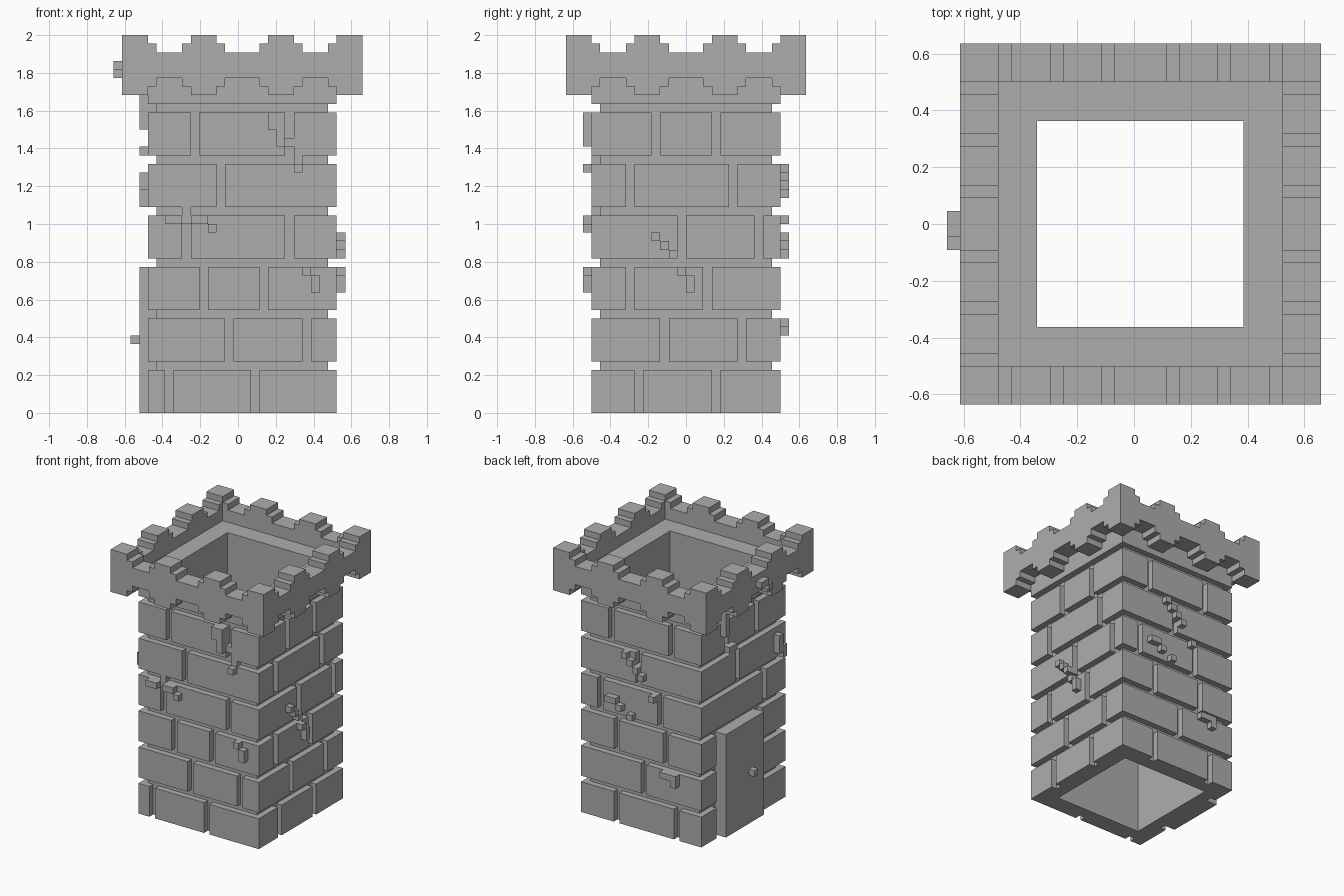
import bpy
import bmesh
from mathutils import Matrix, Vector

if "Cube" in bpy.data.objects:
    bpy.data.objects.remove(bpy.data.objects["Cube"])

U = 1 / 22                      # one block unit
OFFSET = Vector((0.5, 0, 0))    # tower sits half a unit towards its left
FRONT, RIGHT, BACK, LEFT = range(4)

stone = bpy.data.materials.new("grey stone")
stone.use_nodes = True
GREY = (0.42, 0.42, 0.42, 1)
stone.diffuse_color = GREY
bsdf = next(n for n in stone.node_tree.nodes if n.type == "BSDF_PRINCIPLED")
bsdf.inputs["Base Color"].default_value = GREY
bsdf.inputs["Roughness"].default_value = 0.9


def turn(side):
    """Rotate front-wall coordinates onto one of the four walls."""
    return Matrix.Rotation(side * 1.5707963268, 4, "Z")


def add_box(bm, side, a0, a1, z0, z1, d0, d1):
    """Box on a wall: a runs along it from its left end, d goes outward."""
    centre = Vector(((a0 + a1) / 2 - 11, -(d0 + d1) / 2, (z0 + z1) / 2))
    size = Matrix.Diagonal((a1 - a0, d1 - d0, z1 - z0, 1))
    bmesh.ops.create_cube(bm, size=1, matrix=turn(side) @ Matrix.Translation(centre) @ size)


def add_ring(bm, inner, outer, z0, z1):
    """Square ring of four boxes, each starting at one corner."""
    for side in range(4):
        add_box(bm, side, 11 - outer, 11 + inner, z0, z1, inner, outer)


def finish(bm, name):
    bmesh.ops.translate(bm, verts=bm.verts, vec=OFFSET)
    bmesh.ops.scale(bm, verts=bm.verts, vec=(U, U, U))
    bmesh.ops.recalc_face_normals(bm, faces=bm.faces)
    mesh = bpy.data.meshes.new(name)
    bm.to_mesh(mesh)
    bm.free()
    mesh.materials.append(stone)
    bpy.context.collection.objects.link(bpy.data.objects.new(name, mesh))


# Hollow mortar core and the collar that carries the battlement
bm = bmesh.new()
add_ring(bm, 8, 10, 0, 36)
finish(bm, "mortar_core")
bm = bmesh.new()
add_ring(bm, 8, 11, 36, 40)
finish(bm, "collar")

# Brick courses: start of each one-unit joint, per wall, bottom row first
JOINTS = {
    FRONT: [[2, 12], [9, 18], [6, 13], [4, 16], [8], [5, 16]],
    RIGHT: [[5, 14], [8, 17], [4, 13], [10, 19], [4, 16], [7, 14]],
    BACK: [[6, 17], [11], [6, 15], [3, 14], [10], [5, 16]],
    LEFT: [[], [], [], [16], [9], [6, 14]],
}
DOOR_GAP = (4, 16)
for side, label in enumerate(["front", "right", "back", "left"]):
    bm = bmesh.new()
    trim = side % 2             # side walls stop behind the corner bricks
    for row, joints in enumerate(JOINTS[side]):
        gaps = [(j, j + 1) for j in joints] or [DOOR_GAP]
        starts = [trim] + [g[1] for g in gaps]
        ends = [g[0] for g in gaps] + [22 - trim]
        for a0, a1 in zip(starts, ends):
            add_box(bm, side, a0, a1, row * 6, row * 6 + 5, 10, 11)
    finish(bm, label + "_bricks")

# Door slab and knob
bm = bmesh.new()
add_box(bm, LEFT, 5, 15, 0, 17, 10, 12)
finish(bm, "door")
bm = bmesh.new()
add_box(bm, LEFT, 11, 12, 8, 9, 12, 13)
finish(bm, "door_knob")

# Battlement walls: stepped outline, notched above and below
RUNS = [3, 1, 3, 1, 3, 1, 4, 1, 3, 1, 3, 1, 3]
STEPS = [0, 1, 2, 1]


def battlement_outline(skip):
    top, bottom, pos = [], [], -14
    for i, run in enumerate(RUNS):
        step = STEPS[i % 4]
        if skip <= i < len(RUNS) - skip:
            for x in (pos, pos + run):
                top.append((x, 44 - step))
                bottom.append((x, 37 + step))
        pos += run
    return top + bottom[::-1]


bm = bmesh.new()
for side in range(4):
    outline = battlement_outline(side % 2)
    verts = [bm.verts.new(turn(side) @ Vector((x, -14, z))) for x, z in outline]
    face = bm.faces.new(verts)
    out = bmesh.ops.extrude_face_region(bm, geom=[face], use_keep_orig=True)
    moved = [v for v in out["geom"] if isinstance(v, bmesh.types.BMVert)]
    bmesh.ops.translate(bm, verts=moved, vec=turn(side).to_3x3() @ Vector((0, 3, 0)))
finish(bm, "battlement")

# Raised crack blocks: (along start, along end, z start, z end)
CRACKS = {
    FRONT: [(14, 15, 33, 35), (15, 16, 31, 35), (17, 18, 28, 29), (2, 4, 22, 23),
            (5, 7, 22, 23), (7, 8, 21, 22), (18, 19, 16, 17), (19, 20, 14, 16)],
    RIGHT: [(7, 8, 20, 21), (8, 9, 19, 20), (9, 10, 18, 19), (10, 11, 16, 17),
            (11, 12, 14, 16)],
    BACK: [(8 + i, 9 + i, 28 - i, 29 - i) for i in range(4)]
          + [(13, 14, 22, 23), (5, 7, 20, 21), (7, 8, 19, 20), (9, 10, 18, 19),
             (15, 18, 10, 11), (17, 18, 9, 10)],
    LEFT: [(5, 6, 33, 37), (6, 8, 30, 31), (19, 20, 25, 28), (20, 21, 24, 26)],
}
bm = bmesh.new()
for side, blocks in CRACKS.items():
    for block in blocks:
        add_box(bm, side, *block, 10, 12)
# Crack blocks that only fill the joints
for block in [(16, 17, 31, 32), (17, 18, 29, 30), (4, 5, 22, 24)]:
    add_box(bm, FRONT, *block, 10, 11)
# Crack on the battlement above the door
add_box(bm, LEFT, 10, 12, 40, 41, 14, 15)
add_box(bm, LEFT, 12, 13, 39, 40, 14, 15)
finish(bm, "crack_blocks")
